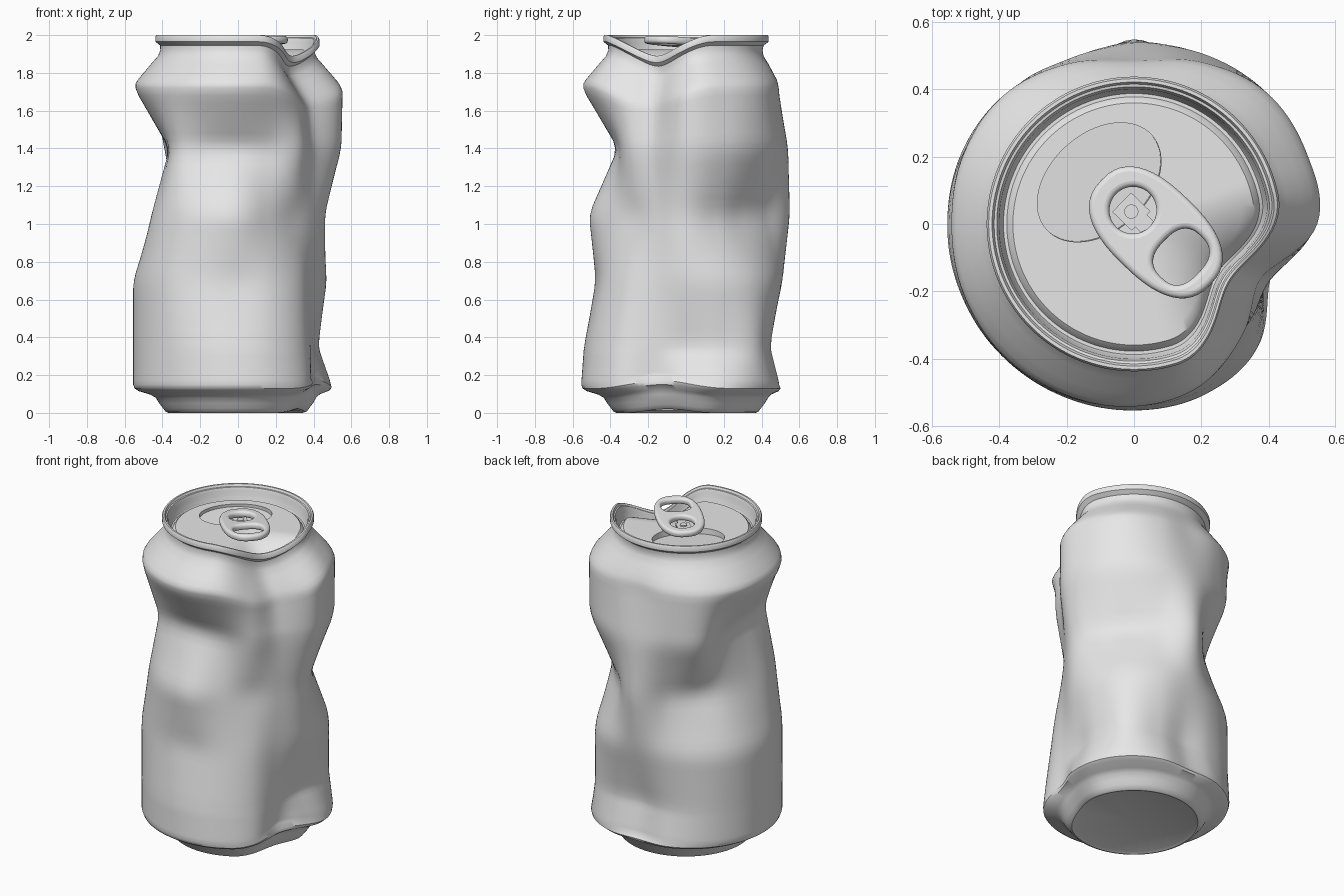
import bpy, bmesh, math
from math import pi, cos, sin, radians, floor

if "Cube" in bpy.data.objects:
    bpy.data.objects.remove(bpy.data.objects["Cube"])

N = 144  # segments around the can
metal = bpy.data.materials.new("bare_metal")
metal.diffuse_color = (0.8, 0.8, 0.8, 1)
metal.use_nodes = True
metal.node_tree.nodes["Principled BSDF"].inputs["Base Color"].default_value = metal.diffuse_color

# Crushed wall: ring height, then radius (in hundredths) every 22.5 degrees from +x
RINGS = [
    (1.72, [54.5, 55.5, 55.5, 52, 48.5, 51.5, 54.5, 55.5, 55, 55.5, 55.5, 55.5, 55, 52.5, 46, 41]),
    (1.40, [54, 55.5, 55.5, 55, 54, 53, 53, 40, 36.5, 39, 46, 39, 36, 38, 45, 44]),
    (1.05, [46, 43, 41, 45, 55, 44, 39.5, 41.5, 44, 49, 52, 52, 51, 44, 40, 42]),
    (0.70, [46, 50, 53, 53, 51, 51, 53, 55, 55.5, 55.5, 55, 51, 47, 47, 46, 43]),
    (0.35, [40, 46, 53, 48, 43, 48, 53, 55, 55.5, 55.5, 55.5, 55, 54, 53, 50, 42]),
    (0.15, [46, 53, 55, 53, 48, 52, 54.5, 55.5, 55.5, 55.5, 55.5, 55.5, 55.5, 55, 52, 42]),
]


def lerp(a, b, t):
    return a + (b - a) * t


def clamp(t):
    return max(0.0, min(1.0, t))


def bump(a, centre, half):
    """Smooth bump around an angle, in degrees."""
    d = (math.degrees(a) - centre + 180) % 360 - 180
    return cos(d / half * pi / 2) ** 2 if abs(d) < half else 0.0


def ring_radius(i, a):
    """Periodic smooth curve through one ring's radii."""
    v = RINGS[i][1]
    f = (a / (2 * pi) * 16) % 16
    k = floor(f)
    t = f - k
    p0, p1, p2, p3 = (v[(k + j) % 16] for j in (-1, 0, 1, 2))
    r = p1 + 0.5 * t * (p2 - p0 + t * (2 * p0 - 5 * p1 + 4 * p2 - p3 + t * (3 * (p1 - p2) + p3 - p0)))
    return r / 100


def wall_radius(u, a):
    total = 0
    for o in (-0.12, 0, 0.12):
        w = max(0.0, min(4.9999, u + o))
        i = int(w)
        total += lerp(ring_radius(i, a), ring_radius(i + 1, a), w - i)
    return total / 3


def rim_scale(a):
    return 1 - 0.24 * bump(a, -31, 42)


def rim_drop(a):
    return 0.11 * bump(a, -28, 48)


def foot_dent(a):
    return bump(a, -17, 42)


def finish(ob, name, angle=40):
    ob.name = name
    ob.data.materials.clear()
    ob.data.materials.append(metal)
    bpy.ops.object.select_all(action='DESELECT')
    ob.select_set(True)
    bpy.context.view_layer.objects.active = ob
    bpy.ops.object.shade_smooth_by_angle(angle=radians(angle))
    return ob


def loft(name, rows, start=None, end=None):
    """Skin rings given as functions angle -> (radius, z); close ends at heights."""
    bm = bmesh.new()
    rings = []
    for fn in rows:
        ring = []
        for k in range(N):
            a = 2 * pi * k / N
            r, z = fn(a)
            ring.append(bm.verts.new((r * cos(a), r * sin(a), z)))
        rings.append(ring)
    for p, q in zip(rings, rings[1:]):
        for k in range(N):
            j = (k + 1) % N
            bm.faces.new((p[k], q[k], q[j], p[j]))
    for ring, z in ((rings[0], start), (rings[-1], end)):
        if z is not None:
            c = bm.verts.new((0, 0, z))
            for k in range(N):
                bm.faces.new((ring[k], ring[(k + 1) % N], c))
    bmesh.ops.recalc_face_normals(bm, faces=bm.faces)
    me = bpy.data.meshes.new(name)
    bm.to_mesh(me)
    bm.free()
    ob = bpy.data.objects.new(name, me)
    bpy.context.collection.objects.link(ob)
    return finish(ob, name)


# Can body: rolled rim and shoulder, crushed wall, foot
def upper(r, z):
    t = clamp((1.95 - z) / 0.23)
    return lambda a: (r * lerp(rim_scale(a), ring_radius(0, a) / 0.555, t), z - rim_drop(a))


def wall(u):
    i = min(int(u), 4)
    z = lerp(RINGS[i][0], RINGS[i + 1][0], u - i)
    return lambda a: (wall_radius(u, a),
                      z - rim_drop(a) * clamp(1 - u) + 0.05 * foot_dent(a) * clamp(u - 4))


def foot(r, z):
    t = clamp((0.15 - z) / 0.07)
    return lambda a: (r * lerp(ring_radius(5, a) / 0.555, 1 - 0.1 * foot_dent(a), t),
                      z + lerp(0.05, 0.02, t) * foot_dent(a))


rows = [upper(r, z) for r, z in [
    (.415, 1.985), (.422, 2.0), (.432, 2.0), (.438, 1.99), (.437, 1.965), (.425, 1.955),
    (.412, 1.945), (.412, 1.92), (.424, 1.89), (.46, 1.85), (.503, 1.80), (.533, 1.765), (.547, 1.742)]]
rows += [wall(i / 8) for i in range(41)]
rows += [foot(r, z) for r, z in [
    (.548, .13), (.525, .115), (.465, .097), (.435, .08), (.417, .05), (.397, .025),
    (.383, .006), (.368, 0), (.35, .008)]]
loft("can_body", rows, end=0.015)


# Lid: countersunk panel that follows the dented rim
def lid_row(r, z):
    w = clamp(r / 0.37) ** 2
    return lambda a: (r * lerp(1, rim_scale(a), w), z - rim_drop(a) * w)


profile = [(.38, 1.86), (.40, 1.94), (.418, 1.987), (.408, 1.985), (.401, 1.965), (.397, 1.92),
           (.388, 1.902), (.378, 1.902), (.37, 1.915), (.36, 1.925)]
profile += [(0.36 * k / 10, 1.925) for k in range(9, 0, -1)]
lid = loft("lid", [lid_row(r, z) for r, z in profile], start=1.86, end=1.925)

# Pushed-in mouth panel, cut as a shallow tilted recess
bpy.ops.mesh.primitive_cylinder_add(vertices=64, radius=1, depth=0.2, location=(-0.10, 0.12, 1.997))
cutter = bpy.context.object
cutter.scale = (0.21, 0.145, 1)
cutter.rotation_euler = (radians(4), 0, radians(42))
cutter.hide_render = True
mod = lid.modifiers.new("mouth", 'BOOLEAN')
mod.operation = 'DIFFERENCE'
mod.solver = 'EXACT'
mod.object = cutter
bpy.context.view_layer.objects.active = lid
bpy.ops.object.modifier_apply(modifier=mod.name)
bpy.data.objects.remove(cutter)
finish(lid, "lid")

# Pull tab: rounded plate with a rivet hole and a finger hole
curve = bpy.data.curves.new("pull_tab", 'CURVE')
curve.dimensions = '2D'
curve.fill_mode = 'BOTH'
curve.extrude = 0.004
curve.bevel_depth = 0.016
curve.bevel_resolution = 3
curve.offset = -0.016


def oval(cx, hx, hy, power, n=48):
    s = curve.splines.new('POLY')
    s.points.add(n - 1)
    s.use_cyclic_u = True
    for k, p in enumerate(s.points):
        a = 2 * pi * k / n
        c, d = cos(a), sin(a)
        p.co = (cx + hx * math.copysign(abs(c) ** (2 / power), c),
                hy * math.copysign(abs(d) ** (2 / power), d), 0, 1)


oval(0, 0.225, 0.137, 2.5)
oval(-0.095, 0.07, 0.07, 2)
oval(0.105, 0.07, 0.085, 2.6)
tab = bpy.data.objects.new("pull_tab", curve)
bpy.context.collection.objects.link(tab)
tab.location = (0.065, -0.025, 1.962)
tab.rotation_euler = (0, radians(-4), radians(-44))
bpy.ops.object.select_all(action='DESELECT')
tab.select_set(True)
bpy.context.view_layer.objects.active = tab
bpy.ops.object.convert(target='MESH')
finish(bpy.context.object, "pull_tab")

# Rivet, its square tongue and the strip joining it to the tab
RX, RY = -0.008, 0.037
for name, size, off, z in (("rivet_tongue", (0.08, 0.08, 0.012), 0, 1.943),
                           ("tongue_strip", (0.07, 0.05, 0.01), 0.055, 1.944)):
    bpy.ops.mesh.primitive_cube_add(size=1, location=(RX + off * 0.72, RY - off * 0.69, z))
    ob = bpy.context.object
    ob.scale = size
    ob.rotation_euler.z = radians(-44)
    finish(ob, name)
bpy.ops.mesh.primitive_cylinder_add(vertices=24, radius=0.021, depth=0.034, location=(RX, RY, 1.939))
finish(bpy.context.object, "rivet")
